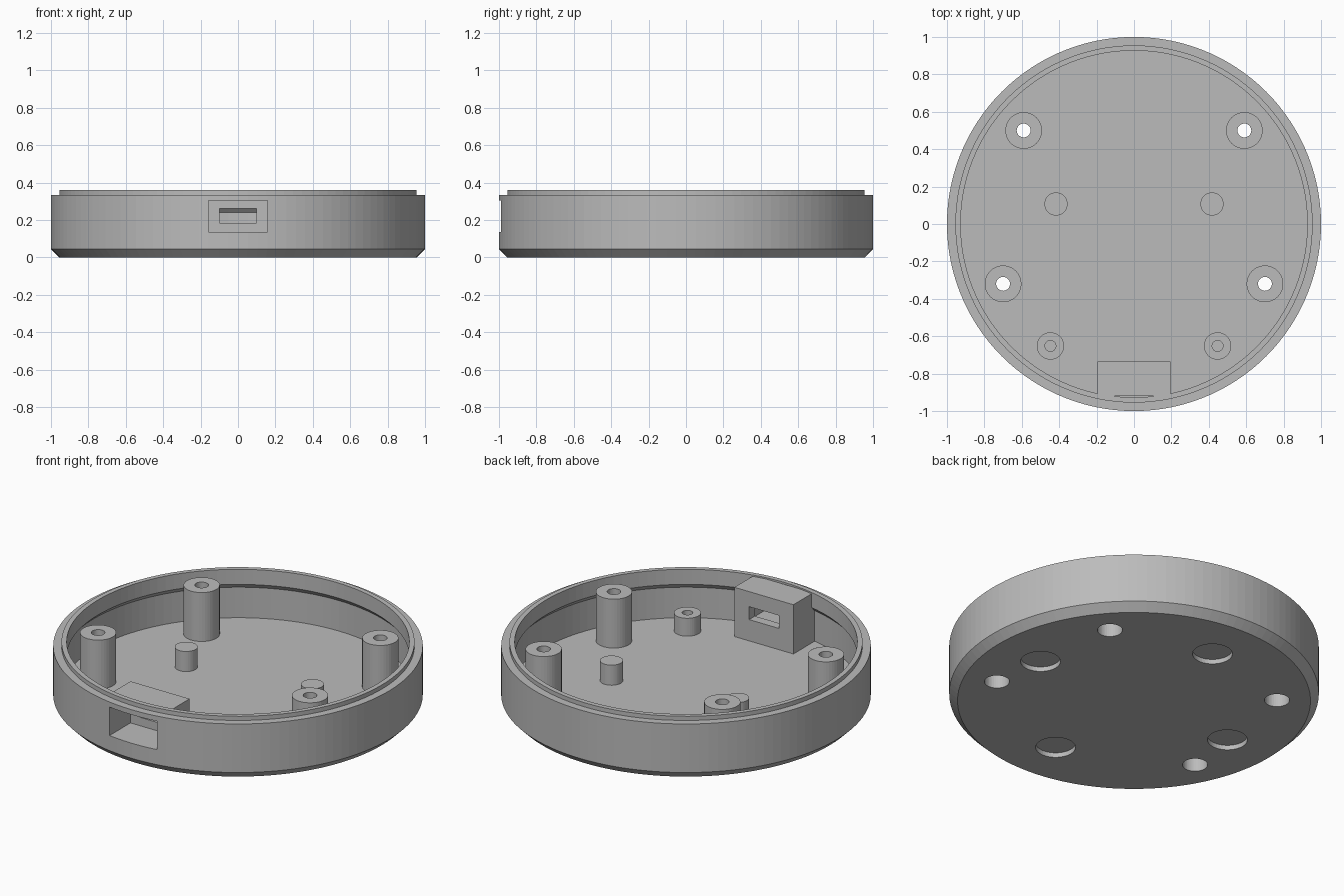
import bpy, bmesh, math
from mathutils import Matrix, Vector

cube = bpy.data.objects.get("Cube")
if cube:
    bpy.data.objects.remove(cube, do_unlink=True)

grey = bpy.data.materials.new("plain_grey")
grey.use_nodes = True
colour = (0.5, 0.5, 0.5, 1)
grey.diffuse_color = colour
grey.node_tree.nodes["Principled BSDF"].inputs["Base Color"].default_value = colour


def finish(bm, name):
    bmesh.ops.recalc_face_normals(bm, faces=bm.faces)
    mesh = bpy.data.meshes.new(name)
    bm.to_mesh(mesh)
    bm.free()
    mesh.materials.append(grey)
    obj = bpy.data.objects.new(name, mesh)
    bpy.context.collection.objects.link(obj)
    return obj


def lathe(name, profile, steps):
    bm = bmesh.new()
    verts = [bm.verts.new((r, 0, z)) for r, z in profile]
    edges = [bm.edges.new(pair) for pair in zip(verts, verts[1:])]
    bmesh.ops.spin(bm, geom=verts + edges, cent=(0, 0, 0), axis=(0, 0, 1),
                   angle=math.tau, steps=steps, use_merge=True)
    bmesh.ops.remove_doubles(bm, verts=bm.verts, dist=0.0001)
    return finish(bm, name)


def cylinder(name, x, y, r, z0, z1, sides=40):
    bm = bmesh.new()
    bmesh.ops.create_cone(bm, cap_ends=True, segments=sides, radius1=r, radius2=r,
                          depth=z1 - z0,
                          matrix=Matrix.Translation((x, y, (z0 + z1) / 2)))
    return finish(bm, name)


def block(name, half_x, y0, y1, z0, z1):
    bm = bmesh.new()
    bmesh.ops.create_cube(bm, size=1)
    bmesh.ops.scale(bm, verts=bm.verts, vec=(2 * half_x, y1 - y0, z1 - z0))
    bmesh.ops.translate(bm, verts=bm.verts,
                        vec=Vector((0, (y0 + y1) / 2, (z0 + z1) / 2)))
    return finish(bm, name)


def combine(target, tool, operation):
    mod = target.modifiers.new(operation.lower(), "BOOLEAN")
    mod.operation, mod.object, mod.solver = operation, tool, "EXACT"
    bpy.context.view_layer.objects.active = target
    bpy.ops.object.modifier_apply(modifier=mod.name)
    bpy.data.objects.remove(tool, do_unlink=True)


# Round tray: chamfered base, stepped rim, inner lip with sloped underside
FLOOR = 0.058
shell = lathe("case_shell", [
    (0, 0), (0.955, 0), (1, 0.045), (1, 0.335), (0.955, 0.335), (0.955, 0.36),
    (0.927, 0.36), (0.927, 0.27), (0.955, 0.24), (0.955, FLOOR), (0, FLOOR)], 120)

# Connector housing against the front wall
combine(shell, block("housing", 0.195, -0.955, -0.735, 0.03, 0.32), "UNION")
combine(shell, block("housing_top", 0.195, -0.92, -0.735, 0.2, 0.352), "UNION")

# Screw posts, support pegs and small standoffs, mirrored left and right
POSTS = [(s * x, y) for s in (-1, 1) for x, y in ((0.59, 0.5), (0.7, -0.32))]
for x, y in POSTS:
    combine(shell, cylinder("post", x, y, 0.098, 0.03, 0.35), "UNION")
for s in (-1, 1):
    combine(shell, cylinder("peg", s * 0.417, 0.107, 0.062, 0.03, 0.178), "UNION")
    combine(shell, cylinder("standoff", s * 0.447, -0.652, 0.073, 0.03, 0.165), "UNION")
    combine(shell, cylinder("pilot_hole", s * 0.447, -0.652, 0.029, 0.08, 0.3), "DIFFERENCE")

# Through holes with wide counterbores from below
for x, y in POSTS:
    combine(shell, cylinder("screw_hole", x, y, 0.037, -0.1, 0.5), "DIFFERENCE")
    combine(shell, cylinder("counterbore", x, y, 0.068, -0.1, 0.25), "DIFFERENCE")

# Shallow foot recesses under the base
for x, y in ((0.66, 0), (-0.66, 0), (0, 0.66), (0, -0.66)):
    combine(shell, cylinder("foot_recess", x, y, 0.108, -0.1, 0.028), "DIFFERENCE")

# Connector pocket and the slot through its back wall
combine(shell, block("pocket", 0.157, -1.1, -0.79, 0.135, 0.305), "DIFFERENCE")
combine(shell, block("slot", 0.098, -0.9, -0.6, 0.185, 0.262), "DIFFERENCE")
